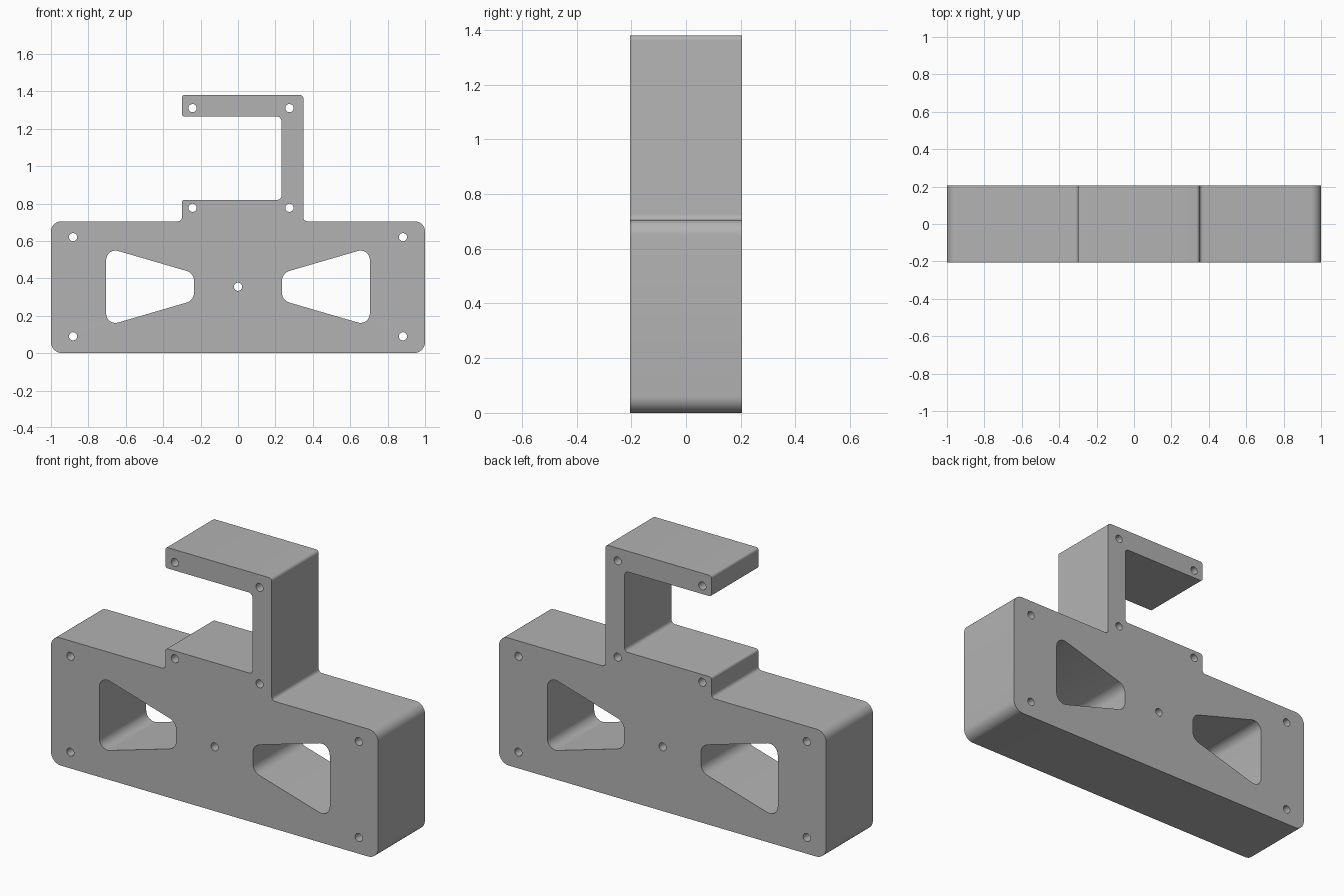
import bpy
import bmesh
from math import sin, cos, pi, tan, radians
from mathutils import Vector

cube = bpy.data.objects.get("Cube")
if cube:
    bpy.data.objects.remove(cube, do_unlink=True)

HALF_DEPTH = 0.205


def fillet(corners, steps=8):
    """Round each (x, z, radius) corner of a closed profile."""
    points = []
    for i, (x, z, radius) in enumerate(corners):
        p = Vector((x, z))
        a = (Vector(corners[i - 1][:2]) - p).normalized()
        b = (Vector(corners[(i + 1) % len(corners)][:2]) - p).normalized()
        half = a.angle(b) / 2
        centre = p + (a + b).normalized() * (radius / sin(half))
        start = p + a * (radius / tan(half)) - centre
        end = p + b * (radius / tan(half)) - centre
        sweep = start.angle_signed(end)
        for k in range(steps + 1):
            t = -sweep * k / steps
            points.append(centre + Vector((start.x * cos(t) - start.y * sin(t),
                                           start.x * sin(t) + start.y * cos(t))))
    return points


def circle(x, z, radius=0.022, sides=24):
    return [Vector((x + radius * cos(2 * pi * k / sides),
                    z + radius * sin(2 * pi * k / sides))) for k in range(sides)]


# Outer outline: wide base, raised step and C-shaped hook
outline = fillet([
    (-1, 0, 0.06), (1, 0, 0.06), (1, 0.705, 0.055), (0.35, 0.705, 0.02),
    (0.35, 1.38, 0.018), (-0.3, 1.38, 0.014), (-0.3, 1.265, 0.014),
    (0.232, 1.265, 0.024), (0.232, 0.82, 0.02), (-0.3, 0.82, 0.014),
    (-0.3, 0.705, 0.02), (-1, 0.705, 0.055)])
loops = [outline]

# Tapered windows, one on each side
for s in (-1, 1):
    loops.append(fillet([(s * 0.705, 0.145, 0.05), (s * 0.705, 0.565, 0.05),
                         (s * 0.235, 0.428, 0.055), (s * 0.235, 0.282, 0.055)]))
    # Corner bolt holes
    loops += [circle(s * 0.882, z) for z in (0.09, 0.62)]

# Hook bolt holes and the centre hole
loops += [circle(x, z) for x in (-0.243, 0.275) for z in (0.777, 1.31)]
loops.append(circle(0, 0.355))

# Filled and extruded profile
curve = bpy.data.curves.new("bracket_profile", "CURVE")
curve.dimensions = "2D"
curve.fill_mode = "BOTH"
curve.extrude = HALF_DEPTH
for loop in loops:
    spline = curve.splines.new("POLY")
    spline.points.add(len(loop) - 1)
    for point, co in zip(spline.points, loop):
        point.co = (co.x, co.y, 0, 1)
    spline.use_cyclic_u = True
bracket = bpy.data.objects.new("mounting_bracket", curve)
bpy.context.collection.objects.link(bracket)
bracket.rotation_euler.x = radians(90)
bpy.ops.object.select_all(action="DESELECT")
bracket.select_set(True)
bpy.context.view_layer.objects.active = bracket
bpy.ops.object.convert(target="MESH")
bpy.ops.object.transform_apply(location=False, rotation=True, scale=False)

# Weld the caps to the walls
bm = bmesh.new()
bm.from_mesh(bracket.data)
bmesh.ops.remove_doubles(bm, verts=bm.verts, dist=0.0001)
bmesh.ops.recalc_face_normals(bm, faces=bm.faces)
bm.to_mesh(bracket.data)
bm.free()
bpy.ops.object.shade_smooth_by_angle(angle=radians(30))

# Plain grey finish
grey = bpy.data.materials.new("plain_grey")
grey.use_nodes = True
colour = (0.45, 0.45, 0.45, 1)
grey.diffuse_color = colour
grey.node_tree.nodes["Principled BSDF"].inputs["Base Color"].default_value = colour
bracket.data.materials.clear()
bracket.data.materials.append(grey)
